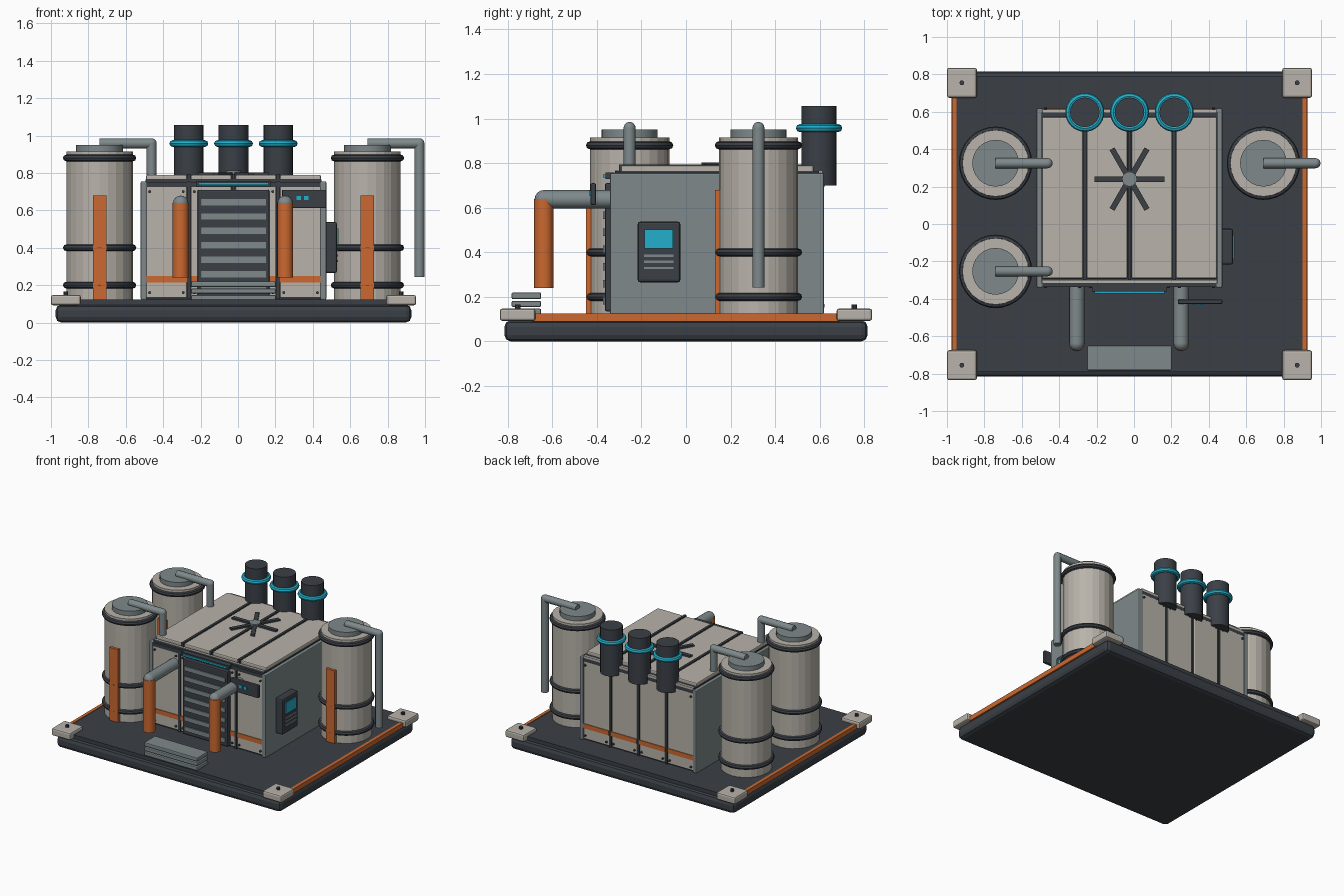
import bpy, math
from mathutils import Vector

if "Cube" in bpy.data.objects:
    bpy.data.objects.remove(bpy.data.objects["Cube"])


def mat(name, rgb):
    m = bpy.data.materials.new(name)
    m.diffuse_color = (*rgb, 1)
    m.use_nodes = True
    m.node_tree.nodes["Principled BSDF"].inputs["Base Color"].default_value = m.diffuse_color
    return m


DARK = mat("charcoal", (0.043, 0.051, 0.062))
CREAM = mat("warm_cream", (0.48, 0.45, 0.40))
GRAY = mat("steel_gray", (0.21, 0.25, 0.26))
ORANGE = mat("burnt_orange", (0.60, 0.14, 0.03))
CYAN = mat("cyan", (0.016, 0.43, 0.60))


def finish(o, name, m, smooth=True):
    o.name = name
    o.data.materials.append(m)
    if smooth:
        bpy.ops.object.shade_smooth_by_angle(angle=math.radians(35))
    return o


def box(name, x, y, z, m, bevel=0.0, rot=(0, 0, 0)):
    """Box from (min, max) ranges on each axis."""
    bpy.ops.mesh.primitive_cube_add(
        size=1, location=[(r[0] + r[1]) / 2 for r in (x, y, z)], rotation=rot)
    o = bpy.context.object
    o.scale = [r[1] - r[0] for r in (x, y, z)]
    bpy.ops.object.transform_apply(location=False, rotation=False, scale=True)
    if bevel:
        b = o.modifiers.new("edge", 'BEVEL')
        b.width, b.segments = bevel, 2
    return finish(o, name, m, False)


def tube(name, a, b, r, m, sides=16, smooth=True):
    """Cylinder between two points."""
    a, b = Vector(a), Vector(b)
    d = b - a
    bpy.ops.mesh.primitive_cylinder_add(
        vertices=sides, radius=r, depth=d.length, location=(a + b) / 2,
        rotation=d.to_track_quat('Z', 'Y').to_euler())
    return finish(bpy.context.object, name, m, smooth)


def ring(name, loc, r, minor, m):
    bpy.ops.mesh.primitive_torus_add(location=loc, major_radius=r, minor_radius=minor,
                                     major_segments=32, minor_segments=8)
    return finish(bpy.context.object, name, m)


def ball(name, loc, r, m):
    bpy.ops.mesh.primitive_uv_sphere_add(segments=16, ring_count=8, radius=r, location=loc)
    return finish(bpy.context.object, name, m)


CX = -0.024  # centre line of the base and building

# Base slab, deck, side rails and corner blocks
box("base_slab", (CX - 0.951, CX + 0.951), (-0.815, 0.815), (0, 0.095), DARK, 0.03)
box("deck", (CX - 0.925, CX + 0.925), (-0.79, 0.79), (0.09, 0.122), DARK)
for s in (-1, 1):
    rx = CX + s * 0.938
    box("side_rail", (rx - 0.012, rx + 0.012), (-0.69, 0.69), (0.09, 0.126), ORANGE)
    for t in (-1, 1):
        x, y = CX + s * 0.896, t * 0.755
        box("corner_block", (x - 0.08, x + 0.08), (y - 0.08, y + 0.08), (0.092, 0.148), CREAM, 0.012)
        tube("corner_bolt", (x, y, 0.14), (x, y, 0.165), 0.013, DARK, 10)

# Building core, side walls and seams
box("building_core", (-0.495, 0.447), (-0.318, 0.597), (0.12, 0.765), DARK)
box("left_wall", (-0.52, -0.488), (-0.34, 0.618), (0.122, 0.755), GRAY, 0.006)
box("right_wall", (0.440, 0.472), (-0.34, 0.618), (0.122, 0.755), GRAY, 0.006)

# Panels repeated over the four bays
PITCH, HALF = 0.239, 0.109
for i in range(4):
    c = CX + (i - 1.5) * PITCH
    xs = (c - HALF, c + HALF)
    box("roof_panel", xs, (-0.292, 0.572), (0.757, 0.79), CREAM, 0.008)
    box("front_panel", xs, (-0.332, -0.31), (0.132, 0.73), CREAM, 0.006)
    box("back_panel", xs, (0.59, 0.612), (0.132, 0.73), CREAM, 0.006)
    box("front_stripe", xs, (-0.337, -0.325), (0.215, 0.25), ORANGE)
    box("back_stripe", xs, (0.605, 0.617), (0.215, 0.25), ORANGE)
    for bx in (c - 0.09, c + 0.09):
        for bz in (0.16, 0.70):
            tube("front_bolt", (bx, -0.341, bz), (bx, -0.325, bz), 0.008, DARK, 8)
            tube("back_bolt", (bx, 0.605, bz), (bx, 0.622, bz), 0.008, DARK, 8)
for i in (-1, 0, 1):
    x = CX + i * PITCH
    box("roof_rib", (x - 0.009, x + 0.009), (-0.30, 0.58), (0.75, 0.795), DARK)
    box("front_rib", (x - 0.009, x + 0.009), (-0.337, -0.31), (0.125, 0.755), DARK)
    box("back_rib", (x - 0.007, x + 0.007), (0.59, 0.614), (0.125, 0.755), DARK)
box("front_top_trim", (-0.488, 0.44), (-0.336, -0.31), (0.725, 0.752), DARK)
box("back_top_trim", (-0.488, 0.44), (0.59, 0.612), (0.725, 0.752), DARK)
box("front_eave", (-0.488, 0.44), (-0.318, -0.302), (0.75, 0.768), CREAM)
box("back_eave", (-0.488, 0.44), (0.597, 0.612), (0.75, 0.768), CREAM)

# Roof fan
FY = 0.24
tube("fan_hub", (CX, FY, 0.785), (CX, FY, 0.812), 0.04, GRAY)
for k in range(3):
    box("fan_blades", (CX - 0.187, CX + 0.187), (FY - 0.015, FY + 0.015), (0.788, 0.803), DARK,
        rot=(0, 0, k * math.pi / 3))

# Roller shutter with slats and lamp above
box("shutter_frame", (-0.217, 0.168), (-0.364, -0.32), (0.135, 0.71), DARK, 0.008)
for i in range(7):
    z = 0.165 + i * 0.077
    box("shutter_slat", (-0.198, 0.149), (-0.372, -0.355), (z, z + 0.034), GRAY)
box("lamp_housing", (-0.225, 0.176), (-0.362, -0.32), (0.728, 0.758), DARK)
box("lamp_strip", (-0.21, 0.162), (-0.372, -0.355), (0.736, 0.749), CYAN)

# Entry steps
for z0, z1 in ((0.12, 0.147), (0.155, 0.182), (0.19, 0.22)):
    box("step", (-0.25, 0.202), (-0.782, -0.65), (z0, z1), GRAY, 0.006)

# Front elbow pipes
for x in (-0.306, 0.252):
    tube("pipe_arm", (x, -0.32, 0.638), (x, -0.638, 0.638), 0.041, GRAY)
    ball("pipe_elbow", (x, -0.638, 0.638), 0.041, GRAY)
    tube("pipe_drop", (x, -0.638, 0.24), (x, -0.638, 0.64), 0.043, ORANGE)

# Front status plate
box("status_plate", (0.235, 0.472), (-0.428, -0.404), (0.612, 0.71), DARK, 0.006)
for x in (0.325, 0.365):
    box("status_light", (x - 0.011, x + 0.011), (-0.434, -0.425), (0.655, 0.677), CYAN)

# Side control box
box("control_box", (0.465, 0.530), (-0.217, -0.025), (0.265, 0.538), DARK, 0.012)
box("control_screen", (0.525, 0.538), (-0.186, -0.058), (0.417, 0.502), CYAN)
for z in (0.385, 0.358, 0.33):
    box("control_line", (0.526, 0.535), (-0.188, -0.056), (z - 0.005, z + 0.005), GRAY)

# Storage tanks with bands, lids and pipes
for x, y in ((-0.74, 0.325), (-0.74, -0.253), (0.692, 0.325)):
    tube("tank_body", (x, y, 0.12), (x, y, 0.915), 0.178, CREAM, 24, False)
    for z in (0.20, 0.40, 0.88):
        ring("tank_band", (x, y, z), 0.178, 0.018, DARK)
    tube("tank_lid", (x, y, 0.91), (x, y, 0.95), 0.125, GRAY, 24)
    box("tank_stripe", (x - 0.036, x + 0.036), (y - 0.195, y - 0.165), (0.122, 0.68), ORANGE)
    px = x + 0.278
    tube("tank_pipe_arm", (x, y, 0.958), (px, y, 0.958), 0.027, GRAY, 12)
    ball("tank_pipe_elbow", (px, y, 0.958), 0.027, GRAY)
    tube("tank_pipe_drop", (px, y, 0.243), (px, y, 0.958), 0.027, GRAY, 12)

# Exhaust stacks
for i in (-1, 0, 1):
    x = CX + i * PITCH
    tube("exhaust_stack", (x, 0.597, 0.70), (x, 0.597, 1.056), 0.079, DARK, 20)
    ring("exhaust_ring", (x, 0.597, 0.957), 0.086, 0.018, CYAN)
